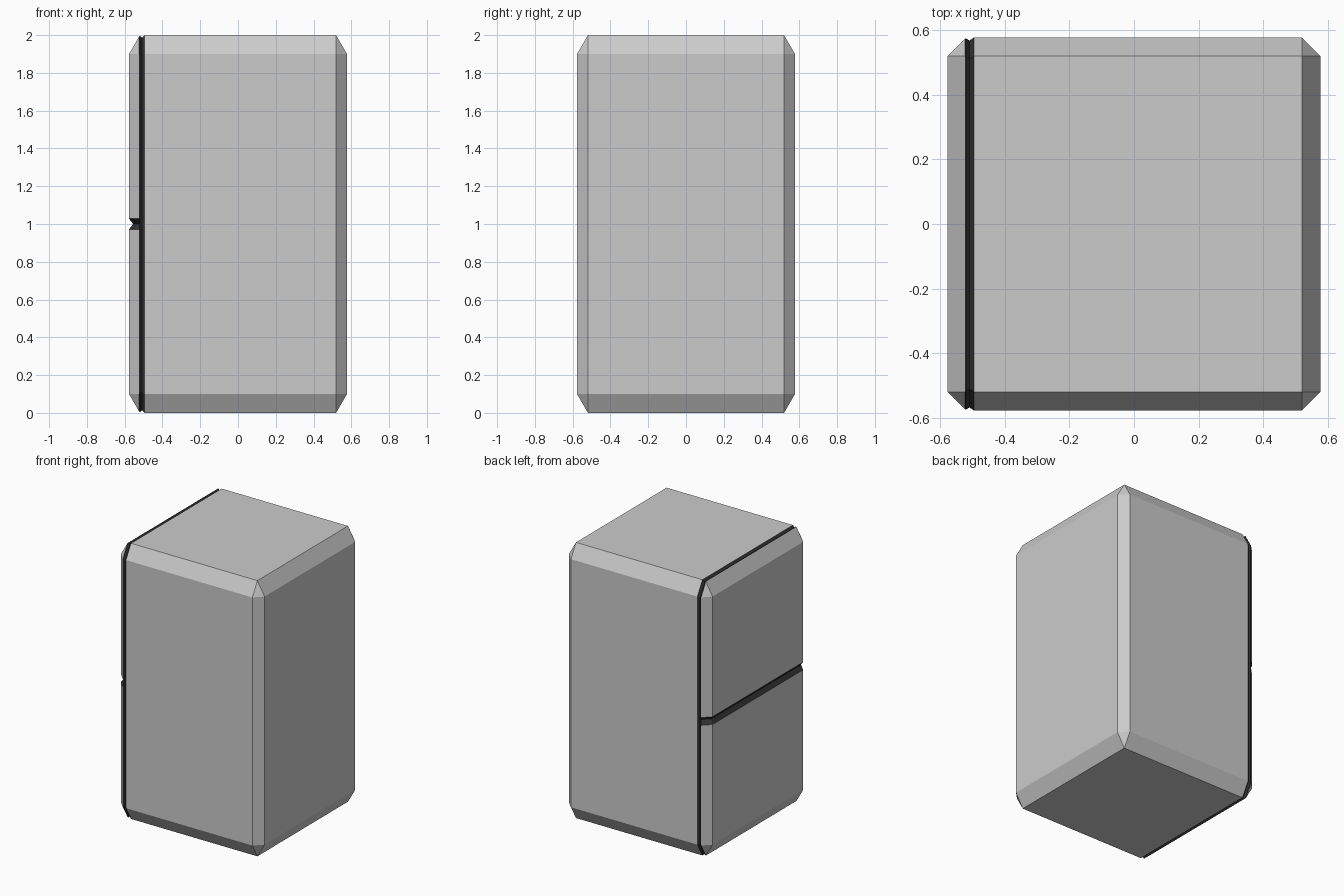
import bpy, bmesh

if "Cube" in bpy.data.objects:
    bpy.data.objects.remove(bpy.data.objects["Cube"])

W = 0.577                       # half width
SEAM_X, SEAM_HW = -0.509, 0.014  # door seam around the cabinet
SPLIT_Z, SPLIT_HW = 1.0, 0.028   # split between the two doors
EPS = 1e-4


def cut(bm, axis, pos, keep=lambda f: True):
    """Add an edge loop across the chosen faces."""
    co, no = [0, 0, 0], [0, 0, 0]
    co[axis], no[axis] = pos, 1
    faces = [f for f in bm.faces if keep(f)]
    edges = {e for f in faces for e in f.edges}
    verts = {v for f in faces for v in f.verts}
    bmesh.ops.bisect_plane(bm, geom=list(verts) + list(edges) + faces,
                           dist=EPS, plane_co=co, plane_no=no)


def on_door(f):
    return f.calc_center_median().x < SEAM_X - SEAM_HW - EPS


# Chamfered cabinet, stretched so the chamfer is longer in height
bm = bmesh.new()
bmesh.ops.create_cube(bm, size=2)
bmesh.ops.bevel(bm, geom=bm.edges[:], offset=0.1, segments=1,
                profile=0.5, affect='EDGES')
for v in bm.verts:
    v.co = (v.co.x * W, v.co.y * W, v.co.z + 1)

# Seam loops around the cabinet, then split loops on the doors only
for off in (-SEAM_HW, 0, SEAM_HW):
    cut(bm, 0, SEAM_X + off)
for off in (-SPLIT_HW, 0, SPLIT_HW):
    cut(bm, 2, SPLIT_Z + off, on_door)

# Dark faces inside the grooves
for f in bm.faces:
    c = f.calc_center_median()
    in_seam = abs(c.x - SEAM_X) < SEAM_HW
    in_split = on_door(f) and abs(c.z - SPLIT_Z) < SPLIT_HW
    f.material_index = 1 if in_seam or in_split else 0

# Press the groove centres inward to V shapes
for v in bm.verts:
    seam = max(0, 1 - abs(v.co.x - SEAM_X) / SEAM_HW)
    split = 0
    if v.co.x < SEAM_X - SEAM_HW + EPS:
        split = max(0, 1 - abs(v.co.z - SPLIT_Z) / SPLIT_HW)
    v.co.y *= 1 - max(0.01 * seam, 0.02 * split) / W
    v.co.z -= (v.co.z - 1) * 0.014 * seam
    v.co.x += 0.022 * split

bmesh.ops.recalc_face_normals(bm, faces=bm.faces[:])
mesh = bpy.data.meshes.new("cabinet")
bm.to_mesh(mesh)
bm.free()

for name, colour in (("shell", (0.8, 0.8, 0.8, 1)),
                     ("seal", (0.03, 0.03, 0.03, 1))):
    mat = bpy.data.materials.new(name)
    mat.diffuse_color = colour
    mat.use_nodes = True
    mat.node_tree.nodes["Principled BSDF"].inputs["Base Color"].default_value = mat.diffuse_color
    mesh.materials.append(mat)

cabinet = bpy.data.objects.new("cabinet", mesh)
bpy.context.collection.objects.link(cabinet)
